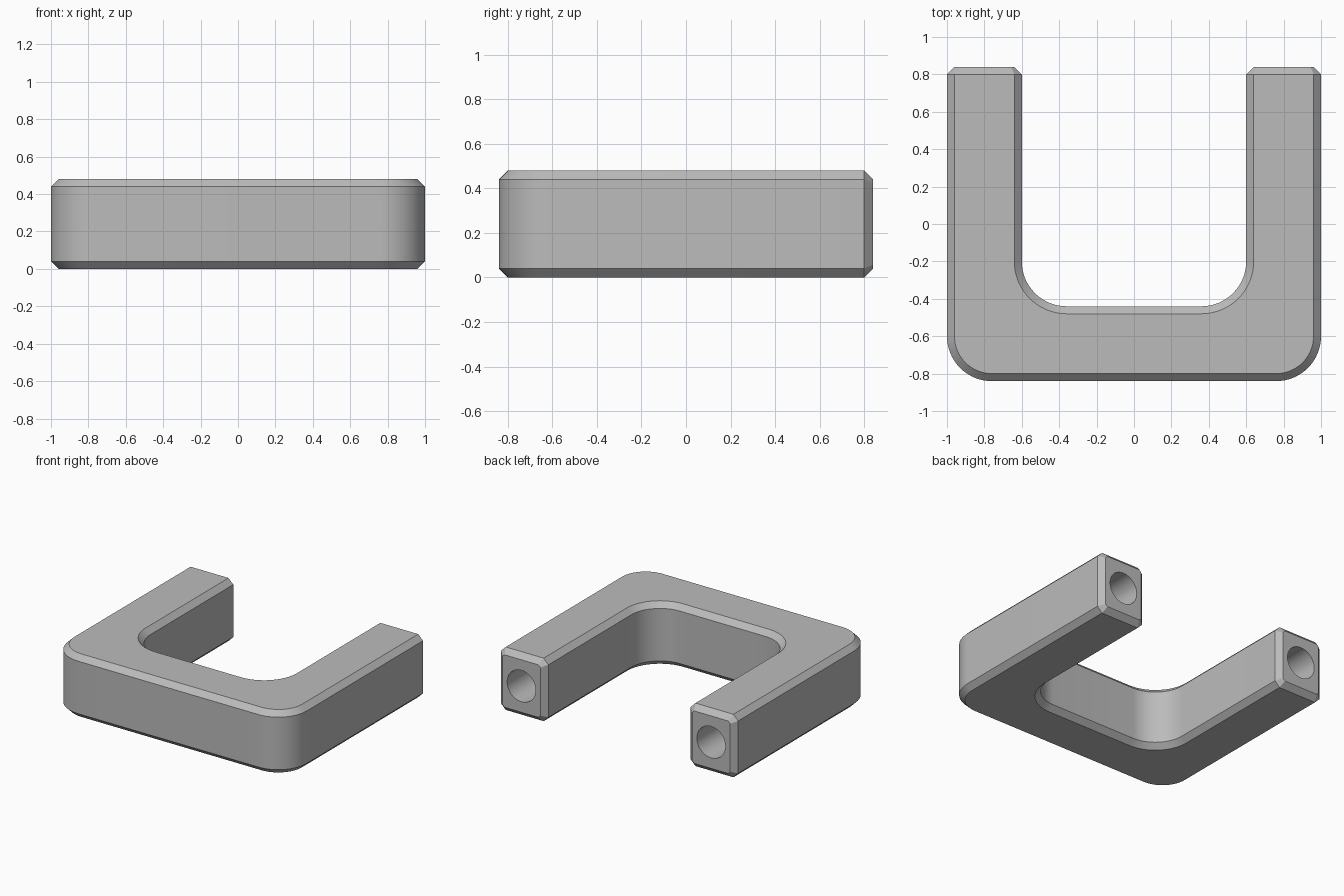
import bpy
import bmesh
from math import cos, sin, pi, radians
from mathutils import Vector, Matrix

cube = bpy.data.objects.get("Cube")
if cube:
    bpy.data.objects.remove(cube, do_unlink=True)

HALF_X, HALF_Y, HEIGHT = 1.0, 0.84, 0.48
ARM = 0.4            # width of the arms and of the cross bar
RADIUS = 0.24        # corner radius, inside and outside
CHAMFER = 0.04
BORE_RADIUS, BORE_DEPTH = 0.12, 0.6
ARC_STEPS = 16

grey = bpy.data.materials.new("plain grey")
grey.use_nodes = True
grey.diffuse_color = (0.5, 0.5, 0.5, 1)
grey.node_tree.nodes["Principled BSDF"].inputs["Base Color"].default_value = (0.5, 0.5, 0.5, 1)


def arc(cx, cy, start, end):
    angles = [start + (end - start) * i / ARC_STEPS for i in range(ARC_STEPS + 1)]
    return [(cx + RADIUS * cos(a), cy + RADIUS * sin(a)) for a in angles]


def make_object(name, bm):
    mesh = bpy.data.meshes.new(name)
    bm.to_mesh(mesh)
    bm.free()
    mesh.materials.append(grey)
    obj = bpy.data.objects.new(name, mesh)
    bpy.context.collection.objects.link(obj)
    return obj


def chamfer(bm, edges):
    bmesh.ops.bevel(bm, geom=edges, offset=CHAMFER, segments=1,
                    affect='EDGES', clamp_overlap=False)


# U-shaped outline: one half, then its mirror image
inner_x, inner_y = HALF_X - ARM, ARM - HALF_Y
half = arc(HALF_X - RADIUS, RADIUS - HALF_Y, -pi / 2, 0)
half += [(HALF_X, HALF_Y), (inner_x, HALF_Y)]
half += arc(inner_x - RADIUS, inner_y + RADIUS, 0, -pi / 2)
outline = half + [(-x, y) for x, y in reversed(half)]

bm = bmesh.new()
base = bm.faces.new([bm.verts.new((x, y, 0)) for x, y in outline])
top = bmesh.ops.extrude_face_region(bm, geom=[base])
bmesh.ops.translate(bm, vec=(0, 0, HEIGHT),
                    verts=[g for g in top["geom"] if isinstance(g, bmesh.types.BMVert)])
bmesh.ops.recalc_face_normals(bm, faces=bm.faces)


def at_end(edge):
    return all(v.co.y > HALF_Y - 0.001 for v in edge.verts)


# Chamfer the long rims first, then the rim around each arm end
chamfer(bm, [e for e in bm.edges
             if abs(e.verts[0].co.z - e.verts[1].co.z) < 0.001 and not at_end(e)])
chamfer(bm, [e for e in bm.edges if at_end(e)])
bmesh.ops.recalc_face_normals(bm, faces=bm.faces)
handle = make_object("u_shaped_handle", bm)

# Blind bores in the arm ends
bm = bmesh.new()
for side in (-1, 1):
    place = Matrix.Translation(Vector((side * (HALF_X - ARM / 2), HALF_Y, HEIGHT / 2)))
    bmesh.ops.create_cone(bm, cap_ends=True, segments=48,
                          radius1=BORE_RADIUS, radius2=BORE_RADIUS, depth=2 * BORE_DEPTH,
                          matrix=place @ Matrix.Rotation(pi / 2, 4, 'X'))
cutter = make_object("bore_cutter", bm)
cutter.hide_render = True

bpy.ops.object.select_all(action='DESELECT')
handle.select_set(True)
bpy.context.view_layer.objects.active = handle
bores = handle.modifiers.new("bores", 'BOOLEAN')
bores.operation = 'DIFFERENCE'
bores.solver = 'EXACT'
bores.object = cutter
bpy.ops.object.modifier_apply(modifier=bores.name)
bpy.data.objects.remove(cutter, do_unlink=True)
bpy.ops.object.shade_smooth_by_angle(angle=radians(30))
